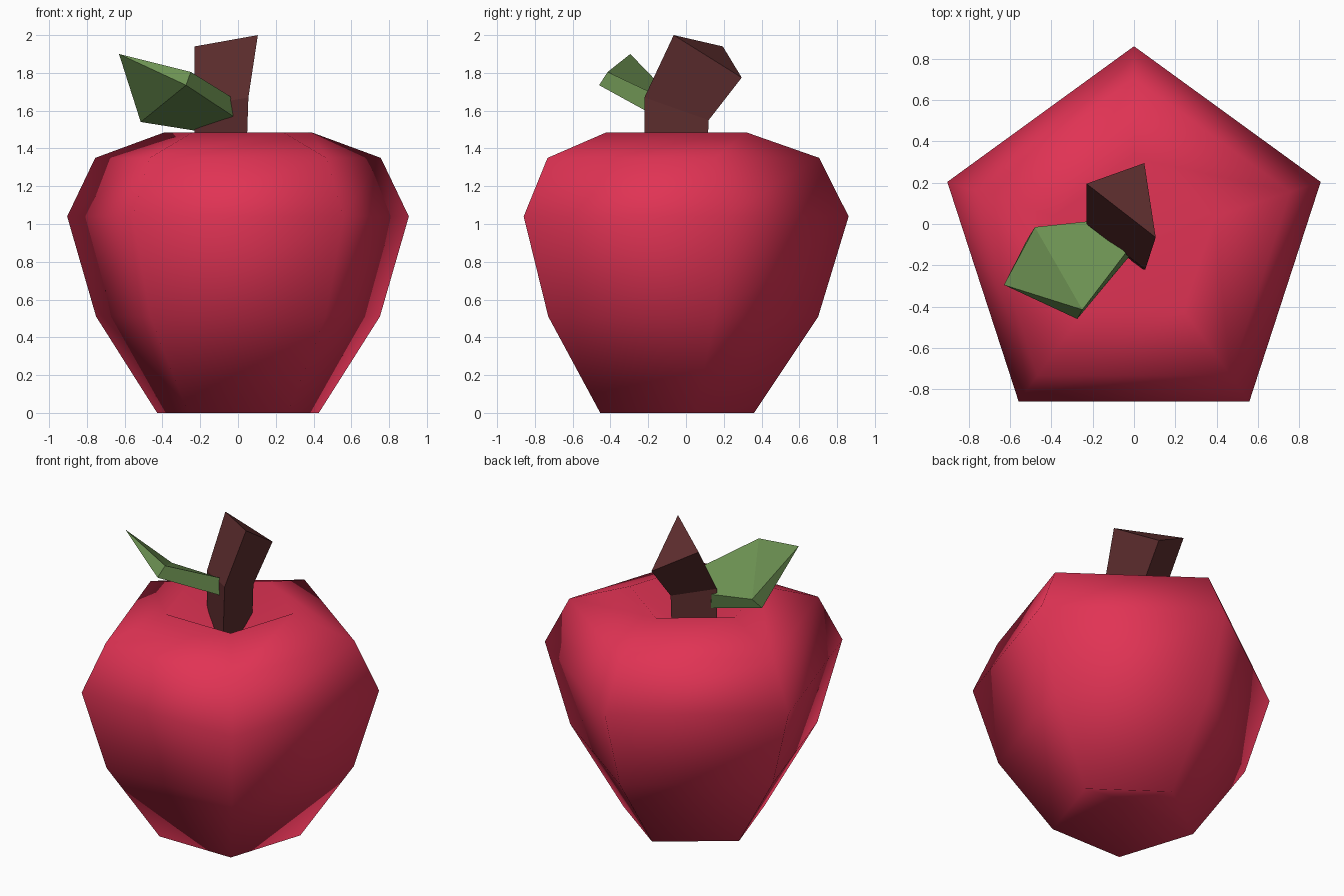
import bpy, bmesh, math

cube = bpy.data.objects.get("Cube")
if cube:
    bpy.data.objects.remove(cube, do_unlink=True)


def material(name, rgb):
    mat = bpy.data.materials.new(name)
    mat.use_nodes = True
    mat.diffuse_color = (*rgb, 1)
    bsdf = next(n for n in mat.node_tree.nodes if n.type == 'BSDF_PRINCIPLED')
    bsdf.inputs["Base Color"].default_value = (*rgb, 1)
    bsdf.inputs["Roughness"].default_value = 0.8
    return mat


def finish(bm, name, mat, smooth=False):
    """Turn a bmesh into a coloured object with outward normals."""
    bmesh.ops.recalc_face_normals(bm, faces=bm.faces)
    for face in bm.faces:
        face.smooth = smooth
    mesh = bpy.data.meshes.new(name)
    bm.to_mesh(mesh)
    bm.free()
    mesh.materials.append(mat)
    obj = bpy.data.objects.new(name, mesh)
    bpy.context.collection.objects.link(obj)
    return obj


def bridge(bm, lower, upper):
    """Join two closed loops of equal length with quads."""
    n = len(lower)
    for i in range(n):
        j = (i + 1) % n
        bm.faces.new((lower[i], lower[j], upper[j], upper[i]))


red = material("apple red", (0.75, 0.033, 0.089))
brown = material("stem brown", (0.112, 0.027, 0.028))
green = material("leaf green", (0.15, 0.283, 0.084))

# Fruit: five-sided lathe with dimples at both ends
SIDES, AXIS_Y = 5, -0.09
profile = [(0.45, 0), (0.79, 0.51), (0.951, 1.04), (0.795, 1.35), (0.41, 1.485)]
bm = bmesh.new()
rings = []
for radius, z in profile:
    angles = [math.pi / 2 + math.tau * i / SIDES for i in range(SIDES)]
    rings.append([bm.verts.new((radius * math.cos(a), AXIS_Y + radius * math.sin(a), z))
                  for a in angles])
for lower, upper in zip(rings, rings[1:]):
    bridge(bm, lower, upper)
for ring, z in ((rings[0], 0.14), (rings[-1], 1.22)):
    centre = bm.verts.new((0, AXIS_Y, z))
    for i in range(SIDES):
        bm.faces.new((ring[i], ring[(i + 1) % SIDES], centre))
finish(bm, "fruit", red, smooth=True)

# Stem: bent three-sided post, upright at the base and leaning back above
sections = [
    [(-0.23, 0, 1.22), (0.03, 0.105, 1.22), (0.04, -0.22, 1.22)],
    [(-0.23, 0, 1.62), (0.03, 0.12, 1.55), (0.055, -0.22, 1.67)],
    [(-0.23, 0.195, 1.94), (0.05, 0.295, 1.775), (0.105, -0.065, 2)],
]
bm = bmesh.new()
loops = [[bm.verts.new(p) for p in section] for section in sections]
for lower, upper in zip(loops, loops[1:]):
    bridge(bm, lower, upper)
bm.faces.new(loops[0])
bm.faces.new(loops[-1])
finish(bm, "stem", brown)

# Leaf: folded wedge, each section is upper front, upper back, lower back, lower front
bm = bmesh.new()
base = [bm.verts.new(p) for p in ((-0.04, -0.14, 1.675), (-0.2, 0.015, 1.58),
                                  (-0.2, 0.02, 1.49), (-0.025, -0.16, 1.57))]
middle = [bm.verts.new(p) for p in ((-0.25, -0.415, 1.805), (-0.48, -0.015, 1.61),
                                    (-0.515, -0.07, 1.54), (-0.275, -0.46, 1.735))]
tip = bm.verts.new((-0.63, -0.295, 1.9))
bridge(bm, base, middle)
bm.faces.new(base)
for i in range(4):
    bm.faces.new((middle[i], middle[(i + 1) % 4], tip))
finish(bm, "leaf", green)
